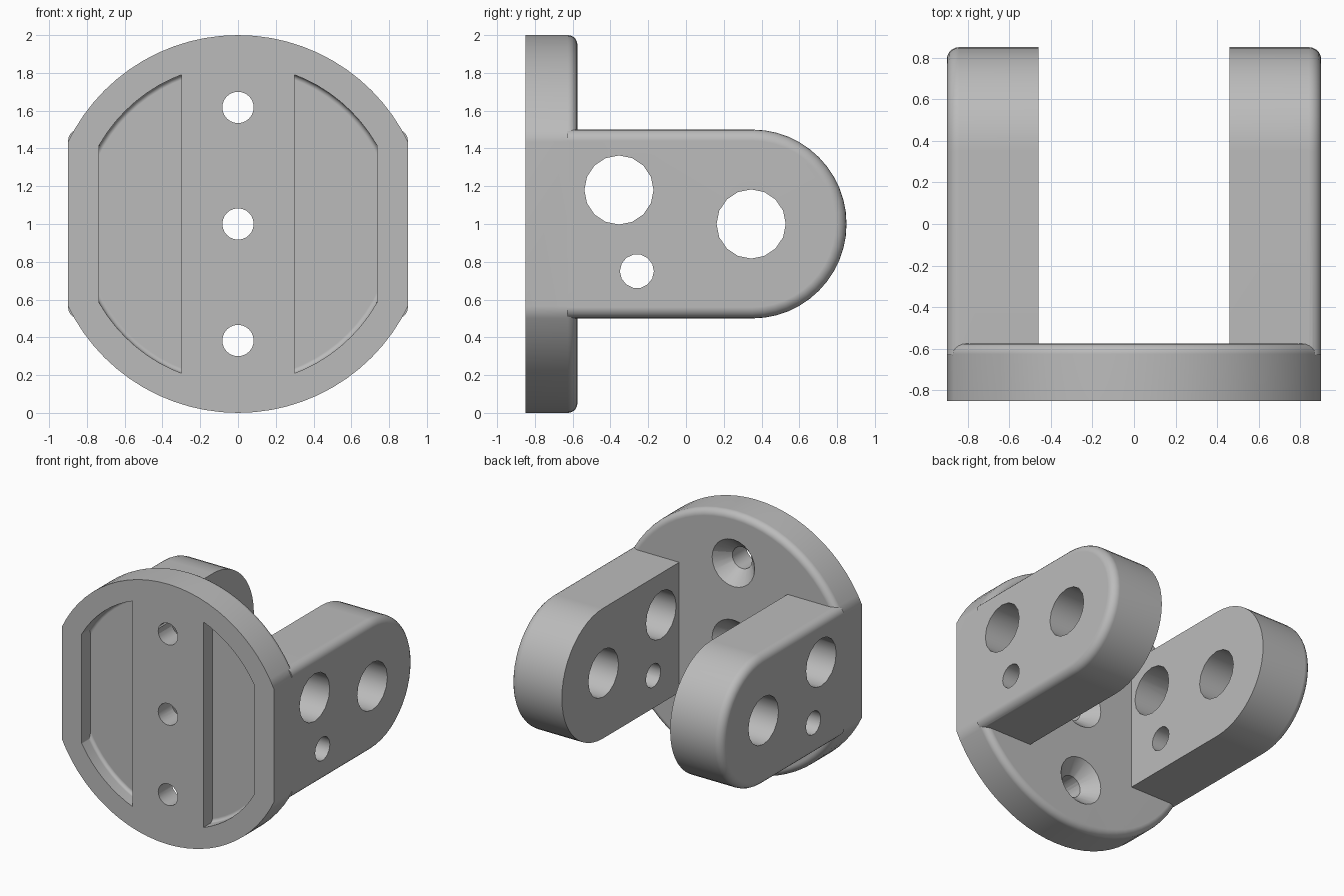
import bpy, bmesh, math
from mathutils import Matrix, Vector

default = bpy.data.objects.get("Cube")
if default:
    bpy.data.objects.remove(default)

grey = bpy.data.materials.new("plain grey")
grey.use_nodes = True
grey.diffuse_color = (0.5, 0.5, 0.5, 1)
grey.node_tree.nodes["Principled BSDF"].inputs["Base Color"].default_value = (0.5, 0.5, 0.5, 1)

FRONT, BACK, MID, HALF = -0.85, -0.575, 1.0, 0.9


def finish(bm, name):
    bmesh.ops.recalc_face_normals(bm, faces=bm.faces)
    mesh = bpy.data.meshes.new(name)
    bm.to_mesh(mesh)
    bm.free()
    mesh.materials.append(grey)
    obj = bpy.data.objects.new(name, mesh)
    bpy.context.collection.objects.link(obj)
    return obj


def prism(outline, direction):
    """Extrude a closed outline along a direction."""
    bm = bmesh.new()
    face = bm.faces.new([bm.verts.new(p) for p in outline])
    new = bmesh.ops.extrude_face_region(bm, geom=[face])["geom"]
    moved = [v for v in new if isinstance(v, bmesh.types.BMVert)]
    bmesh.ops.translate(bm, verts=moved, vec=direction)
    return bm


def round_rim(bm, axis, value, width, keep=lambda e: True):
    rim = [e for e in bm.edges if keep(e)
           and all(abs(v.co[axis] - value) < 1e-4 for v in e.verts)]
    bmesh.ops.bevel(bm, geom=rim, offset=width, segments=5, profile=0.5, affect='EDGES')


def clipped_disc(name, radius, y0, y1, rim, x0, x1):
    """Disc facing the y axis, rounded at its back rim and cut flat at x0 and x1."""
    n = 72
    ring = [(radius * math.cos(2 * math.pi * i / n), y0,
             MID + radius * math.sin(2 * math.pi * i / n)) for i in range(n)]
    bm = prism(ring, (0, y1 - y0, 0))
    round_rim(bm, 1, y1, rim)
    for x, side in ((x0, -1), (x1, 1)):
        geom = bm.verts[:] + bm.edges[:] + bm.faces[:]
        cut = bmesh.ops.bisect_plane(bm, geom=geom, plane_co=(x, 0, 0),
                                     plane_no=(side, 0, 0), clear_outer=True)
        edges = [e for e in cut["geom_cut"] if isinstance(e, bmesh.types.BMEdge)]
        bmesh.ops.contextual_create(bm, geom=edges)
    return finish(bm, name)


def arm(name, side):
    """Lug with a round end, softened around its outer face."""
    start, centre, r = -0.63, 0.35, 0.5
    outline = [(side * 0.46, start, MID - r)]
    for i in range(25):
        a = math.pi * (i / 24 - 0.5)
        outline.append((side * 0.46, centre + r * math.cos(a), MID + r * math.sin(a)))
    outline.append((side * 0.46, start, MID + r))
    bm = prism(outline, (side * (HALF - 0.46), 0, 0))
    round_rim(bm, 0, side * HALF, 0.06,
              lambda e: any(v.co.y > start + 0.01 for v in e.verts))
    return finish(bm, name)


def cone(name, place, axis, r1, r2, depth, sides=24):
    bm = bmesh.new()
    turn = Vector((0, 0, 1)).rotation_difference(Vector(axis)).to_matrix().to_4x4()
    bmesh.ops.create_cone(bm, cap_ends=True, segments=sides, radius1=r1, radius2=r2,
                          depth=depth, matrix=Matrix.Translation(place) @ turn)
    return finish(bm, name)


def combine(target, tool, operation):
    tool.hide_render = True
    mod = target.modifiers.new("shape", 'BOOLEAN')
    mod.operation, mod.solver, mod.object = operation, 'EXACT', tool
    bpy.context.view_layer.objects.active = target
    bpy.ops.object.modifier_apply(modifier=mod.name)
    bpy.data.objects.remove(tool)


# Base plate with two arms
bracket = clipped_disc("clevis_bracket", 1.0, FRONT, BACK, 0.05, -HALF, HALF)
for side, label in ((1, "left_arm"), (-1, "right_arm")):
    combine(bracket, arm(label, side), 'UNION')

# Shallow pockets in the front, either side of the centre rib
for x0, x1 in ((0.3, 0.735), (-0.735, -0.3)):
    pocket = clipped_disc("pocket_cutter", 0.845, FRONT - 0.1, FRONT + 0.11, 0.025, x0, x1)
    combine(bracket, pocket, 'DIFFERENCE')

# Countersunk screw holes through the plate
for dz in (-0.617, 0, 0.617):
    z = MID + dz
    combine(bracket, cone("screw_hole", (0, -0.7, z), (0, 1, 0), 0.083, 0.083, 0.5), 'DIFFERENCE')
    combine(bracket, cone("countersink", (0, BACK - 0.05, z), (0, 1, 0),
                          0.08, 0.19, 0.12), 'DIFFERENCE')

# Pin holes through both arms
for y, z, r, sides in ((-0.355, 1.18, 0.183, 16), (0.345, 1.0, 0.183, 16), (-0.26, 0.75, 0.09, 14)):
    combine(bracket, cone("pin_hole", (0, y, z), (1, 0, 0), r, r, 3, sides), 'DIFFERENCE')

# Smooth curves, crisp corners
bpy.ops.object.select_all(action='DESELECT')
bracket.select_set(True)
bpy.context.view_layer.objects.active = bracket
bpy.ops.object.shade_smooth_by_angle(angle=math.radians(30))
normals = bracket.modifiers.new("even shading", 'WEIGHTED_NORMAL')
normals.keep_sharp = True
